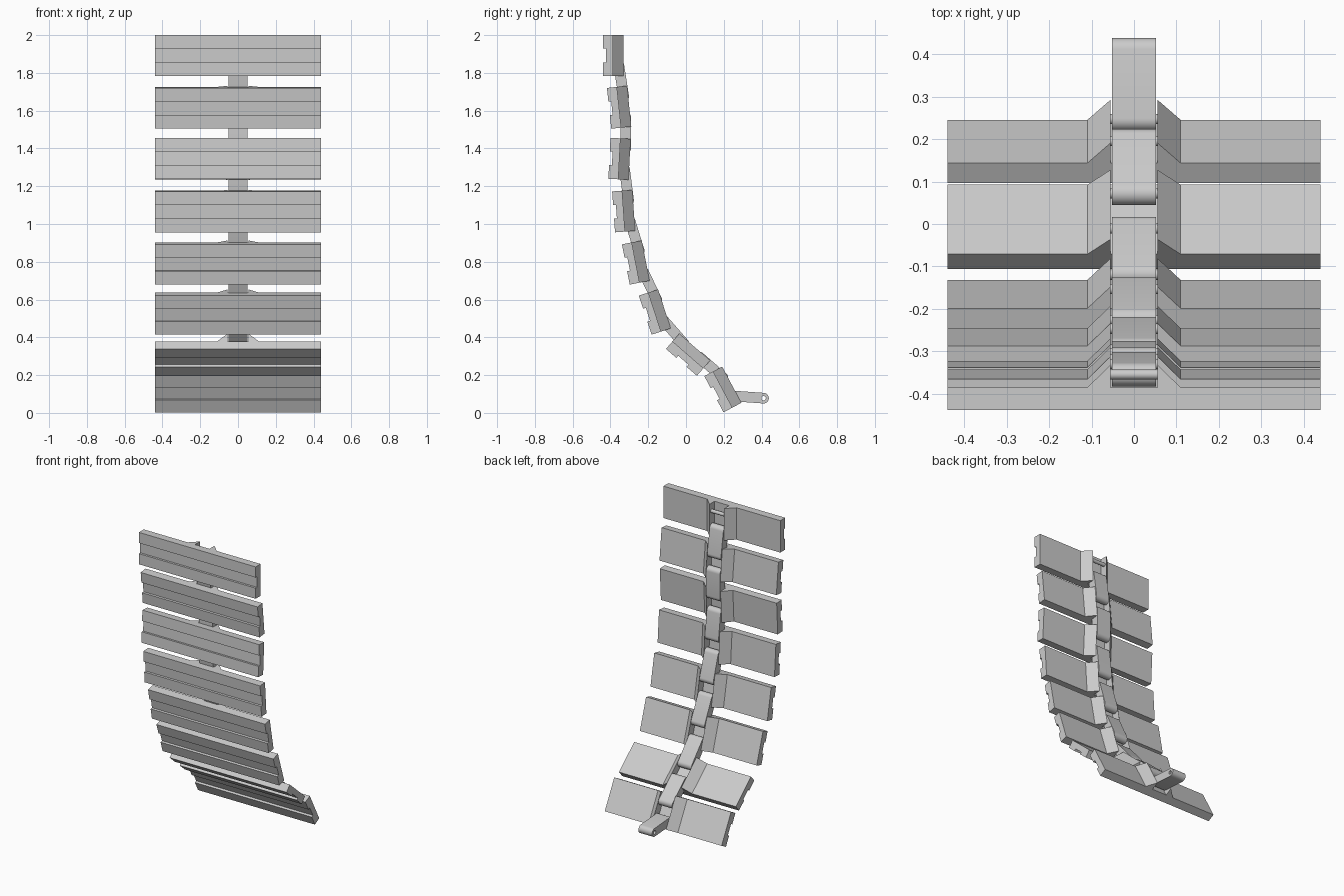
import bpy, bmesh, math
from mathutils import Vector, Matrix

cube = bpy.data.objects.get("Cube")
if cube:
    bpy.data.objects.remove(cube, do_unlink=True)

# Dimensions
HALF_W, LENGTH, THICK, PLATE = 0.44, 0.217, 0.107, 0.053
SLOT, RIDGE, NOTCH = 0.055, 0.11, 0.015
PIN_R, LINK_R, LINK_HALF_W, PITCH = 0.012, 0.028, 0.0515, 0.164
PIN_STEP, PIN_DEPTH = 0.055, 0.03

# Slat placement: centre y, centre z, tilt in degrees
SLATS = [(-.385, 1.892, 0), (-.354, 1.618, 6), (-.352, 1.345, -3), (-.33, 1.068, 4),
         (-.266, .796, 11), (-.165, .534, 18), (.011, .308, 49), (.195, .124, 28)]
END_PIN = Vector((0, .41, .078))

steel = bpy.data.materials.new("plain grey steel")
steel.use_nodes = True
GREY = (0.6, 0.6, 0.6, 1)
steel.diffuse_color = GREY
steel.node_tree.nodes["Principled BSDF"].inputs["Base Color"].default_value = GREY


def place(name, mesh, location, tilt):
    obj = bpy.data.objects.new(name, mesh)
    bpy.context.collection.objects.link(obj)
    obj.location = location
    obj.rotation_euler.x = tilt
    return obj


def prism(bm, points, sweep):
    face = bm.faces.new([bm.verts.new(p) for p in points])
    new = bmesh.ops.extrude_face_region(bm, geom=[face])["geom"]
    verts = [v for v in new if isinstance(v, bmesh.types.BMVert)]
    bmesh.ops.translate(bm, vec=sweep, verts=verts)


def finish(bm, name):
    bmesh.ops.recalc_face_normals(bm, faces=bm.faces)
    mesh = bpy.data.meshes.new(name)
    bm.to_mesh(mesh)
    bm.free()
    mesh.materials.append(steel)
    return mesh


# Slat: grooved plate with two sloped guide ridges beside the chain slot
def slat_mesh():
    bm = bmesh.new()
    front, back, end, third = -THICK / 2, PLATE - THICK / 2, LENGTH / 2, LENGTH / 6
    side = [(back, -end), (back, end), (front, end), (front, third), (front + NOTCH, third),
            (front + NOTCH, -third), (front, -third), (front, -end)]
    prism(bm, [(-HALF_W, y, z) for y, z in side], (2 * HALF_W, 0, 0))
    for s in (-1, 1):
        tri = [(RIDGE, back), (SLOT, THICK / 2), (SLOT, back)]
        prism(bm, [(s * x, y, -end) for x, y in tri], (0, 0, LENGTH))
    return finish(bm, "slat")


# Pin: cylinder across the slot
def pin_mesh():
    bm = bmesh.new()
    bmesh.ops.create_cone(bm, cap_ends=True, segments=24, radius1=PIN_R, radius2=PIN_R,
                          depth=2 * SLOT + 0.004, matrix=Matrix.Rotation(math.pi / 2, 4, "Y"))
    return finish(bm, "pin")


# Link: rounded bar with a hole at each end
def link_mesh():
    def arc(cy, radius, start, sweep, n):
        return [(cy + radius * math.cos(start + sweep * i / n),
                 radius * math.sin(start + sweep * i / n)) for i in range(n + 1)]

    half = PITCH / 2
    outline = arc(half, LINK_R, -math.pi / 2, math.pi, 16) + arc(-half, LINK_R, math.pi / 2, math.pi, 16)
    holes = [arc(s * half, PIN_R, 0, 2 * math.pi, 24)[:-1] for s in (-1, 1)]
    curve = bpy.data.curves.new("link", "CURVE")
    curve.dimensions, curve.fill_mode, curve.extrude = "2D", "BOTH", LINK_HALF_W
    for loop in [outline] + holes:
        spline = curve.splines.new("POLY")
        spline.points.add(len(loop) - 1)
        for point, (u, v) in zip(spline.points, loop):
            point.co = (u, v, 0, 1)
        spline.use_cyclic_u = True
    temp = bpy.data.objects.new("link_outline", curve)
    bpy.context.collection.objects.link(temp)
    mesh = bpy.data.meshes.new_from_object(temp.evaluated_get(bpy.context.evaluated_depsgraph_get()))
    bpy.data.objects.remove(temp, do_unlink=True)
    # Turn the outline into the side plane, with its thickness across x
    mesh.transform(Matrix(((0, 0, 1, 0), (1, 0, 0, 0), (0, 1, 0, 0), (0, 0, 0, 1))))
    bm = bmesh.new()
    bm.from_mesh(mesh)
    bmesh.ops.remove_doubles(bm, verts=bm.verts, dist=1e-5)
    bpy.data.meshes.remove(mesh)
    return finish(bm, "link")


slat, pin, link = slat_mesh(), pin_mesh(), link_mesh()
rounded = []
pins = []

# Slats with their two pins
for i, (y, z, degrees) in enumerate(SLATS, 1):
    tilt = math.radians(degrees)
    centre = Vector((0, y, z))
    place(f"slat_{i}", slat, centre, tilt)
    for label, step in (("upper", PIN_STEP), ("lower", -PIN_STEP)):
        spot = centre + Matrix.Rotation(tilt, 3, "X") @ Vector((0, PIN_DEPTH, step))
        rounded.append(place(f"{label}_pin_{i}", pin, spot, tilt))
        pins.append(spot)

# Links from each lower pin to the next upper pin, and a free end link
stops = pins[1:] + [END_PIN]
for i, (a, b) in enumerate(zip(stops[::2], stops[1::2]), 1):
    run = b - a
    rounded.append(place(f"chain_link_{i}", link, (a + b) / 2, math.atan2(run.z, run.y)))

# Smooth the round parts, keeping their rims sharp
bpy.ops.object.select_all(action="DESELECT")
for obj in rounded:
    obj.select_set(True)
bpy.context.view_layer.objects.active = rounded[0]
bpy.ops.object.shade_smooth_by_angle(angle=math.radians(35))
